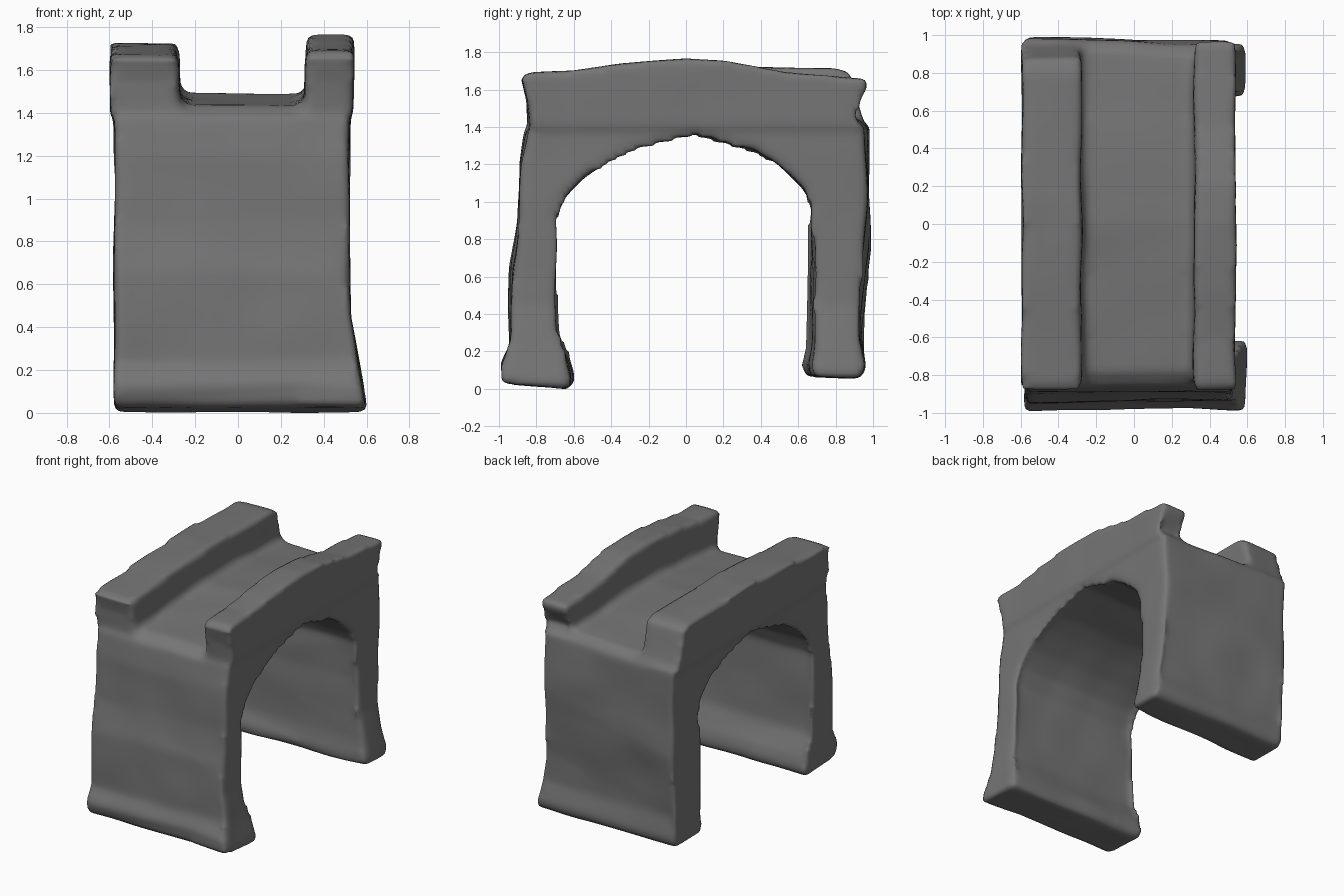
import bpy, bmesh
from mathutils import Vector, noise

cube = bpy.data.objects.get("Cube")
if cube:
    bpy.data.objects.remove(cube, do_unlink=True)

stone = bpy.data.materials.new("grey_stone")
stone.use_nodes = True
stone.diffuse_color = (0.18, 0.18, 0.18, 1)
stone.node_tree.nodes["Principled BSDF"].inputs["Base Color"].default_value = stone.diffuse_color


def loft(bm, profile, x0, x1):
    """Closed slab whose outline is (y at x0, y at x1, z) for each point."""
    near = [bm.verts.new((x0, a, z)) for a, b, z in profile]
    far = [bm.verts.new((x1, b, z)) for a, b, z in profile]
    bm.faces.new(near)
    bm.faces.new(far[::-1])
    for i in range(len(profile)):
        bm.faces.new((near[i - 1], far[i - 1], far[i], near[i]))


# Legs, arch and humped deck: outer edge front to back, then the opening
outer = [(-0.61, -0.63, 0.0), (-0.96, -0.98, 0.03), (-1.0, -0.98, 0.13),
         (-0.95, -0.93, 0.24), (-0.95, -0.92, 0.66), (-0.9, -0.89, 0.9),
         (-0.89, -0.885, 1.2), (-0.86, -0.85, 1.38), (-0.78, -0.78, 1.435),
         (-0.4, -0.4, 1.465), (0.0, 0.0, 1.495), (0.5, 0.5, 1.48),
         (0.92, 0.9, 1.45), (0.98, 0.95, 1.4), (0.98, 0.965, 1.0),
         (0.99, 0.95, 0.75), (0.96, 0.92, 0.5), (0.94, 0.92, 0.28),
         (0.97, 0.96, 0.12), (0.94, 0.93, 0.06)]
opening = [(0.64, 0.68, 0.07), (0.62, 0.67, 0.13), (0.66, 0.685, 0.25),
           (0.66, 0.705, 0.7), (0.675, 0.685, 0.98), (0.62, 0.63, 1.08),
           (0.5, 0.5, 1.2), (0.36, 0.36, 1.285), (0.05, 0.05, 1.375),
           (-0.27, -0.27, 1.295), (-0.4, -0.4, 1.23), (-0.55, -0.55, 1.13),
           (-0.65, -0.65, 1.03), (-0.705, -0.715, 0.9), (-0.69, -0.7, 0.3),
           (-0.61, -0.64, 0.14), (-0.59, -0.62, 0.06)]
bm = bmesh.new()
loft(bm, outer + opening, -0.585, 0.515)

# Parapet walls, sunk into the deck above the crown of the arch
left_wall = [(-0.84, 1.4), (-0.85, 1.55), (-0.88, 1.67), (-0.84, 1.69), (-0.6, 1.7),
             (-0.35, 1.74), (0.0, 1.77), (0.2, 1.76), (0.5, 1.7), (0.96, 1.66),
             (0.97, 1.62), (0.89, 1.48), (0.92, 1.4)]
right_wall = [(-0.84, 1.4), (-0.85, 1.55), (-0.88, 1.67), (-0.6, 1.69), (-0.3, 1.71),
              (0.1, 1.73), (0.5, 1.72), (0.8, 1.715), (0.88, 1.69), (0.91, 1.55), (0.95, 1.4)]
for profile, x0, x1 in ((left_wall, 0.31, 0.53), (right_wall, -0.6, -0.285)):
    loft(bm, [(y, y, z) for y, z in profile], x0, x1)
bmesh.ops.triangulate(bm, faces=bm.faces[:])
bmesh.ops.recalc_face_normals(bm, faces=bm.faces[:])
mesh = bpy.data.meshes.new("arch_bridge")
bm.to_mesh(mesh)
bm.free()
bridge = bpy.data.objects.new("arch_bridge", mesh)
bpy.context.collection.objects.link(bridge)

# Fuse the parts and soften the edges
remesh = bridge.modifiers.new("fuse", "REMESH")
remesh.mode = "VOXEL"
remesh.voxel_size = 0.025
soften = bridge.modifiers.new("soften", "SMOOTH")
soften.factor = 0.5
soften.iterations = 5
bpy.context.view_layer.update()
fused = bpy.data.meshes.new_from_object(bridge.evaluated_get(bpy.context.evaluated_depsgraph_get()))
bridge.modifiers.clear()
bridge.data = fused

# Flared foot on the left side and a gently weathered surface
for v in fused.vertices:
    if v.co.x > 0:
        v.co.x *= 1 + 0.16 * max(0.0, 1 - v.co.z / 0.45)
    rough = noise.noise_vector(v.co * 3) * 0.012
    v.co += Vector((rough.x, rough.y, rough.z * 0.6))

# Rest on the ground, centred
lo = Vector([min(v.co[i] for v in fused.vertices) for i in range(3)])
hi = Vector([max(v.co[i] for v in fused.vertices) for i in range(3)])
middle = (lo + hi) / 2
for v in fused.vertices:
    v.co -= Vector((middle.x, middle.y, lo.z))

fused.materials.clear()
fused.materials.append(stone)
for p in fused.polygons:
    p.use_smooth = True
    p.material_index = 0
